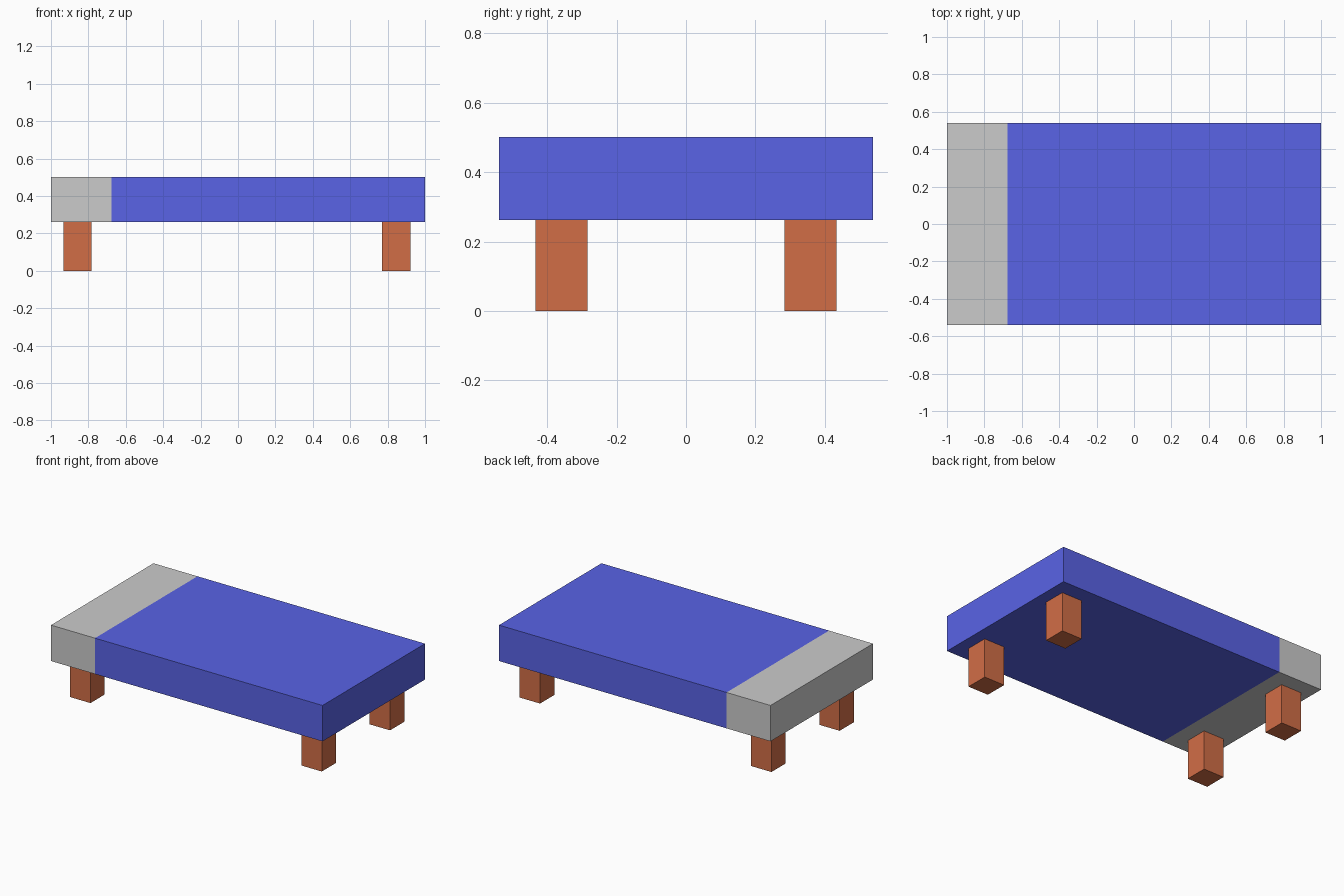
import bpy

if "Cube" in bpy.data.objects:
    bpy.data.objects.remove(bpy.data.objects["Cube"])


def material(name, rgb):
    mat = bpy.data.materials.new(name)
    mat.diffuse_color = (*rgb, 1)
    mat.use_nodes = True
    mat.node_tree.nodes["Principled BSDF"].inputs["Base Color"].default_value = mat.diffuse_color
    return mat


def box(name, low, high, mat=None):
    """Flat-sided box between two opposite corners."""
    centre = [(a + b) / 2 for a, b in zip(low, high)]
    bpy.ops.mesh.primitive_cube_add(size=1, location=centre)
    obj = bpy.context.object
    obj.name = name
    obj.scale = [b - a for a, b in zip(low, high)]
    bpy.ops.object.transform_apply(location=False, rotation=False, scale=True)
    if mat:
        obj.data.materials.append(mat)
    return obj


blue = material("blue_fabric", (0.10, 0.125, 0.79))
wood = material("red_wood", (0.64, 0.155, 0.062))

HALF_WIDTH, UNDERSIDE, TOP, SPLIT = 0.539, 0.262, 0.501, -0.676

# Bed slab: grey head section and blue cover
box("head_section", (-1, -HALF_WIDTH, UNDERSIDE), (SPLIT, HALF_WIDTH, TOP))
box("blanket", (SPLIT, -HALF_WIDTH, UNDERSIDE), (1, HALF_WIDTH, TOP), blue)

# Four square legs
LEG = 0.075
for end, x in (("head", -0.858), ("foot", 0.846)):
    for side, y in (("front", -0.359), ("back", 0.359)):
        box(f"{side}_{end}_leg", (x - LEG, y - LEG, 0),
            (x + LEG, y + LEG, UNDERSIDE), wood)
